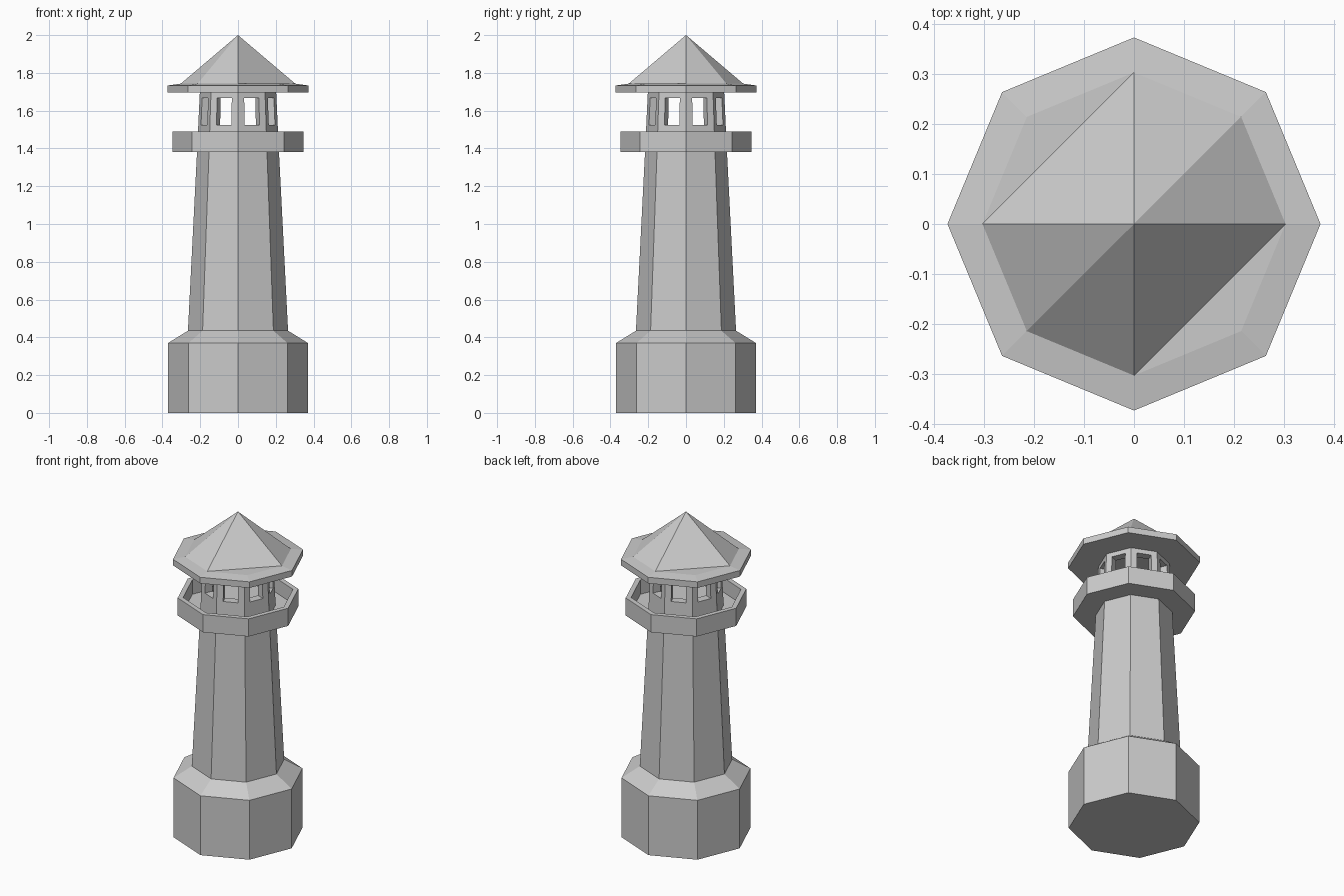
import bpy, bmesh
from math import cos, sin, pi

if "Cube" in bpy.data.objects:
    bpy.data.objects.remove(bpy.data.objects["Cube"])

SIDES = 8


def finish(name, bm):
    bmesh.ops.recalc_face_normals(bm, faces=bm.faces[:])
    mesh = bpy.data.meshes.new(name)
    bm.to_mesh(mesh)
    bm.free()
    obj = bpy.data.objects.new(name, mesh)
    bpy.context.collection.objects.link(obj)
    return obj


def octagon_loft(bm, profile, cap_start=False, cap_end=False):
    """Sweep (radius, z) points round an octagon; returns the vertex rings."""
    rings = [[bm.verts.new((r * cos(2 * pi * i / SIDES), r * sin(2 * pi * i / SIDES), z))
              for i in range(SIDES)] for r, z in profile]
    for a, b in zip(rings, rings[1:]):
        for i in range(SIDES):
            j = (i + 1) % SIDES
            bm.faces.new((a[i], a[j], b[j], b[i]))
    if cap_start:
        bm.faces.new(rings[0])
    if cap_end:
        bm.faces.new(rings[-1])
    return rings


def part(name, profile, **caps):
    bm = bmesh.new()
    octagon_loft(bm, profile, **caps)
    return finish(name, bm)


# Plinth with sloped shoulder, tapering shaft, tray-shaped gallery
part("base", [(0.37, 0), (0.37, 0.37), (0.265, 0.435)], cap_start=True)
part("tower", [(0.265, 0.435), (0.216, 1.40)])
part("gallery", [(0.216, 1.38), (0.346, 1.38), (0.346, 1.49),
                 (0.315, 1.49), (0.315, 1.40), (0.216, 1.40)])

# Lantern room: hollow walls with a floor
lantern = part("lantern_room", [(0.216, 1.40), (0.202, 1.70), (0.15, 1.70), (0.157, 1.49)],
               cap_start=True, cap_end=True)

# Each cutter opens a pair of opposite windows
for k in range(SIDES // 2):
    bpy.ops.mesh.primitive_cube_add(size=1, location=(0, 0, 1.595),
                                    rotation=(0, 0, (k + 0.5) * 2 * pi / SIDES))
    cutter = bpy.context.object
    cutter.name = f"window_cutter_{k + 1}"
    cutter.scale = (0.6, 0.085, 0.143)
    cutter.hide_render = True
    cutter.display_type = 'WIRE'
    cut = lantern.modifiers.new(f"windows_{k + 1}", 'BOOLEAN')
    cut.operation = 'DIFFERENCE'
    cut.solver = 'EXACT'
    cut.object = cutter

# Roof: eave slab, then a six-sided spire leaving two corners flat
bm = bmesh.new()
ring = octagon_loft(bm, [(0.373, 1.695), (0.373, 1.733), (0.303, 1.743)], cap_start=True)[-1]
apex = bm.verts.new((0, 0, 2.0))
flat = (3, 7)
spire = [v for i, v in enumerate(ring) if i not in flat]
for a, b in zip(spire, spire[1:] + spire[:1]):
    bm.faces.new((a, b, apex))
for i in flat:
    bm.faces.new((ring[i - 1], ring[i], ring[(i + 1) % SIDES]))
finish("roof", bm)
